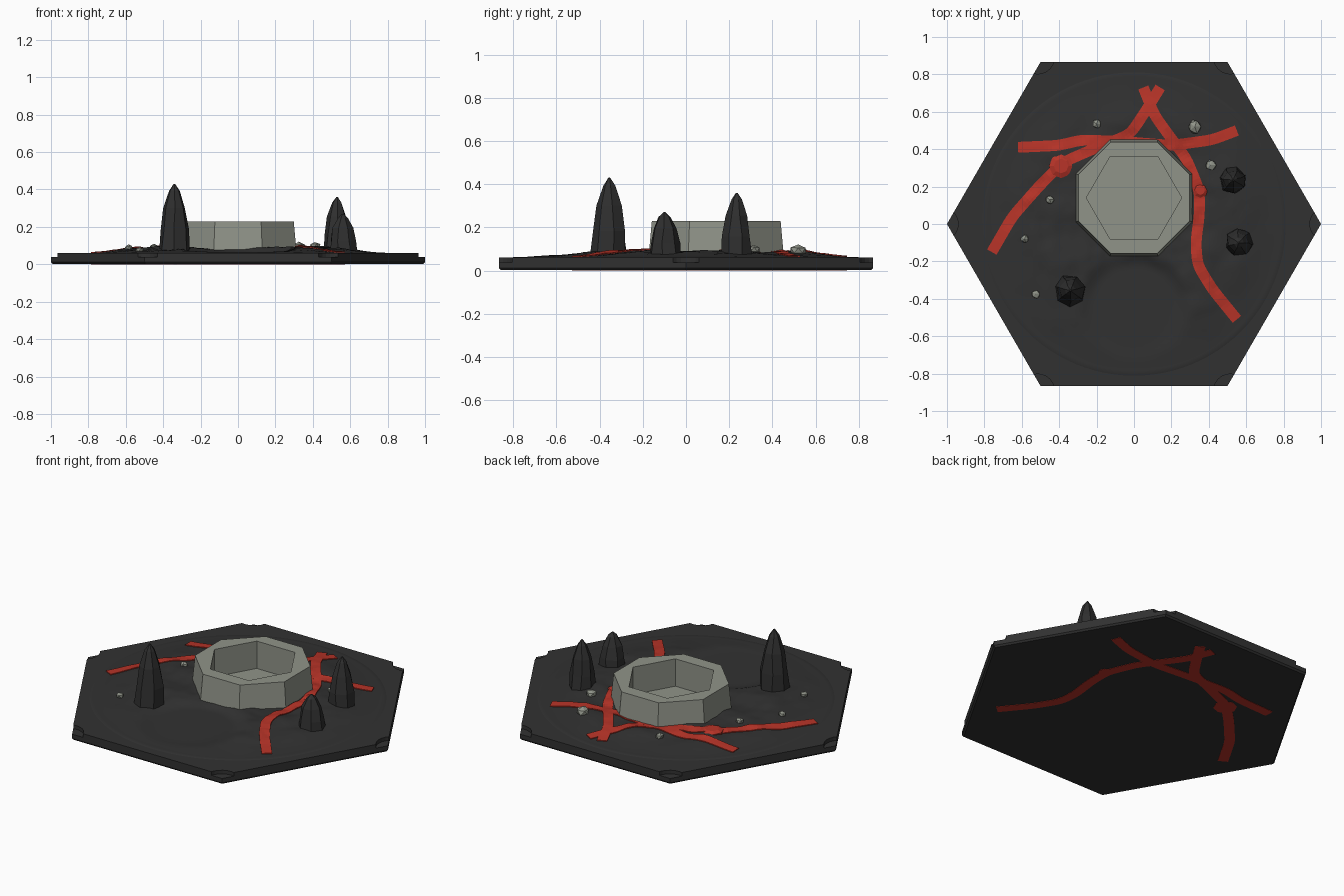
import bpy, bmesh, math, random
from mathutils import Vector, noise

if "Cube" in bpy.data.objects:
    bpy.data.objects.remove(bpy.data.objects["Cube"])

random.seed(4)


def material(name, rgb):
    m = bpy.data.materials.new(name)
    m.diffuse_color = (*rgb, 1)
    m.use_nodes = True
    m.node_tree.nodes["Principled BSDF"].inputs["Base Color"].default_value = m.diffuse_color
    return m


BASALT = material("dark_basalt", (0.031, 0.031, 0.031))
SPIKE = material("spike_rock", (0.028, 0.028, 0.028))
LAVA = material("red_lava", (0.48, 0.034, 0.021))
STONE = material("grey_stone", (0.28, 0.295, 0.25))
PIT = Vector((0, 0.14))


def make(name, bm, mat, smooth=None):
    bmesh.ops.recalc_face_normals(bm, faces=bm.faces)
    me = bpy.data.meshes.new(name)
    bm.to_mesh(me)
    bm.free()
    ob = bpy.data.objects.new(name, me)
    bpy.context.collection.objects.link(ob)
    me.materials.append(mat)
    if smooth:
        bpy.ops.object.select_all(action='DESELECT')
        ob.select_set(True)
        bpy.context.view_layer.objects.active = ob
        bpy.ops.object.shade_smooth_by_angle(angle=math.radians(smooth))
    return ob


def loft(rings, bm=None):
    """Skin a stack of equal-count vertex rings and cap both ends."""
    bm = bm or bmesh.new()
    vs = [[bm.verts.new(p) for p in ring] for ring in rings]
    n = len(vs[0])
    for a, b in zip(vs, vs[1:]):
        for i in range(n):
            j = (i + 1) % n
            bm.faces.new((a[i], a[j], b[j], b[i]))
    bm.faces.new(vs[0][::-1])
    bm.faces.new(vs[-1])
    return bm


def ngon(n, r, z, c=(0, 0), turn=0.0):
    return [(c[0] + r * math.cos(turn + math.tau * i / n),
             c[1] + r * math.sin(turn + math.tau * i / n), z) for i in range(n)]


def cut(target, cutter):
    mod = target.modifiers.new("cut", 'BOOLEAN')
    mod.operation, mod.solver, mod.object = 'DIFFERENCE', 'EXACT', cutter
    bpy.context.view_layer.objects.active = target
    bpy.ops.object.modifier_apply(modifier=mod.name)
    bpy.data.objects.remove(cutter)


def smoothstep(a, b, x):
    t = min(1, max(0, (x - a) / (b - a)))
    return t * t * (3 - 2 * t)


def height(x, y):
    """Rugged ground: flat near the rim and in a round clearing at the front."""
    r = math.hypot(x, y)
    clear = smoothstep(0.22, 0.32, math.hypot(x, y + 0.45))
    m = (1 - smoothstep(0.5, 0.8, r)) * clear
    n = noise.noise((x * 7, y * 7, 1.3)) + 0.5 * noise.noise((x * 17, y * 17, 5.1))
    return 0.0615 + max(0, m * (0.026 + 0.014 * n))


# hexagonal base with a small chamfer below and a notch at each corner
base = make("hex_base", loft([ngon(6, 0.99, 0.002), ngon(6, 1, 0.012), ngon(6, 1, 0.06)]), BASALT)
for k in range(6):
    a = math.tau * k / 6
    c = (1.03 * math.cos(a), 1.03 * math.sin(a))
    cut(base, make("notch_cutter", loft([ngon(24, 0.09, 0.038, c), ngon(24, 0.09, 0.1, c)]), BASALT))

# rugged ground surface as a polar grid
bm = bmesh.new()
RINGS, SEGS = 38, 96
prev = None
for i in range(1, RINGS + 1):
    ring = []
    for x, y, _ in ngon(SEGS, 0.83 * i / RINGS, 0):
        inside = (Vector((x, y)) - PIT).length < 0.27
        z = 0.05 if inside or i == RINGS else height(x, y)
        ring.append(bm.verts.new((x, y, z)))
    if prev:
        for j in range(SEGS):
            k = (j + 1) % SEGS
            bm.faces.new((prev[j], prev[k], ring[k], ring[j]))
    else:
        bm.faces.new(ring)
    prev = ring
make("rugged_ground", bm, BASALT, 30)

# octagonal stone wall with a hexagonal well
s = 1 / math.cos(math.pi / 8)
wall = make("stone_ring", loft([ngon(8, 0.315 * s, 0.045, PIT, math.pi / 8),
                                ngon(8, 0.298 * s, 0.23, PIT, math.pi / 8)]), STONE)
cut(wall, make("well_cutter", loft([ngon(6, 0.255, 0.065, PIT), ngon(6, 0.255, 0.4, PIT)]), STONE))


# lava veins: draped over the ground and showing again underneath
def vein(name, pts, width=0.058):
    pts = [Vector(p) for p in pts]
    path = []
    for a, b in zip(pts, pts[1:]):
        n = max(2, int((b - a).length / 0.02))
        path += [a.lerp(b, i / n) for i in range(n)]
    path.append(pts[-1])
    for _ in range(4):
        path = [path[0]] + [(p + 2 * q + r) / 4 for p, q, r in zip(path, path[1:], path[2:])] + [path[-1]]
    bm = bmesh.new()
    top, under = [], []
    for i, p in enumerate(path):
        d = (path[min(i + 1, len(path) - 1)] - path[max(i - 1, 0)]).normalized()
        side = Vector((-d.y, d.x)) * width / 2
        row = [p + side * t for t in (-1, -0.5, 0, 0.5, 1)]
        top.append([bm.verts.new((q.x, q.y, height(q.x, q.y) + 0.005
                                  if (q - PIT).length > 0.28 else 0.055)) for q in row])
        under.append([bm.verts.new((q.x, q.y, 0)) for q in row])
    for grid in (top, under):
        for a, b in zip(grid, grid[1:]):
            for j in range(4):
                f = (a[j], a[j + 1], b[j + 1], b[j])
                bm.faces.new(f)
    # outer skirt closes the vein between ground and underside
    for j in (0, 4):
        for i in range(len(path) - 1):
            bm.faces.new((top[i][j], top[i + 1][j], under[i + 1][j], under[i][j]))
    for i in (0, -1):
        for j in range(4):
            bm.faces.new((top[i][j], top[i][j + 1], under[i][j + 1], under[i][j]))
    make(name, bm, LAVA)


vein("lava_vein_right", [(0.55, -0.51), (0.42, -0.35), (0.34, -0.22), (0.33, -0.1), (0.35, 0.05),
                         (0.35, 0.18), (0.28, 0.35), (0.19, 0.47), (0.11, 0.58), (0.05, 0.73)])
vein("lava_vein_back", [(0.55, 0.5), (0.42, 0.45), (0.2, 0.42), (-0.05, 0.44),
                        (-0.28, 0.45), (-0.4, 0.42), (-0.62, 0.41)])
vein("lava_vein_left", [(0.14, 0.73), (0.06, 0.6), (-0.02, 0.48), (-0.22, 0.40), (-0.38, 0.33),
                        (-0.5, 0.21), (-0.65, 0.04), (-0.76, -0.15)])

# lava pools where the veins swell
for i, (x, y, r) in enumerate([(0.355, 0.18, 0.04), (-0.39, 0.31, 0.065)]):
    z = height(x, y)
    make(f"lava_pool_{i + 1}", loft([ngon(8, r, 0, (x, y)), ngon(8, r, z + 0.002, (x, y)),
                                     ngon(8, r * 0.6, z + 0.012, (x, y))]), LAVA)

# tall faceted rock spikes
for i, (x, y, r, h) in enumerate([(-0.34, -0.355, 0.088, 0.43), (0.53, 0.235, 0.076, 0.36),
                                  (0.56, -0.1, 0.08, 0.27)]):
    turn = random.uniform(0, 1)
    rings = []
    for t, k in ((0, 1), (0.35, 0.87), (0.66, 0.68), (0.9, 0.34), (1, 0.05)):
        rings.append([(px + random.uniform(-.006, .006) * k, py + random.uniform(-.006, .006) * k, pz)
                      for px, py, pz in ngon(7, r * k, 0.05 + (h - 0.05) * t, (x, y), turn)])
    make(f"rock_spike_{i + 1}", loft(rings), SPIKE)

# loose grey pebbles
for i, (x, y, r) in enumerate([(-0.2, 0.535, 0.026), (0.325, 0.52, 0.04), (0.41, 0.315, 0.032),
                               (-0.45, 0.13, 0.024), (-0.585, -0.08, 0.024), (-0.525, -0.375, 0.025)]):
    bm = bmesh.new()
    bmesh.ops.create_icosphere(bm, subdivisions=1, radius=r)
    for v in bm.verts:
        v.co *= random.uniform(0.85, 1.1)
        v.co.z *= 0.7
        v.co += Vector((x, y, height(x, y) + r * 0.3))
    make(f"pebble_{i + 1}", bm, STONE)
